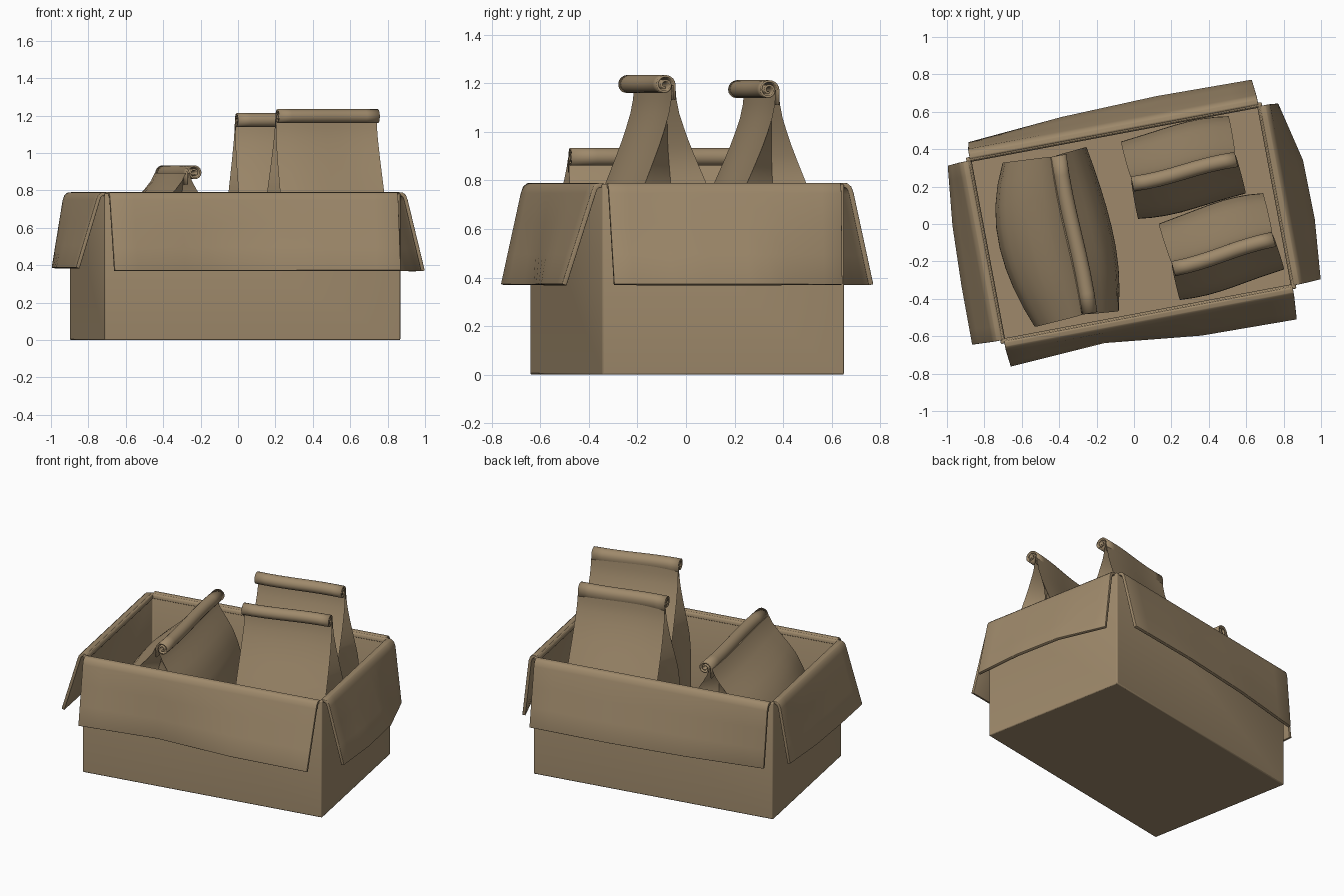
import bpy, bmesh, math
from mathutils import Matrix, Vector

if "Cube" in bpy.data.objects:
    bpy.data.objects.remove(bpy.data.objects["Cube"])

card = bpy.data.materials.new("cardboard_brown")
card.diffuse_color = (0.342, 0.250, 0.146, 1)
card.use_nodes = True
card.node_tree.nodes["Principled BSDF"].inputs["Base Color"].default_value = card.diffuse_color

ANGLE = math.radians(10.65)          # whole box is turned on the ground
HALF_X, HALF_Y, TOP = 0.804, 0.507, 0.785
BOX = Matrix.Translation((-0.015, 0.005, 0)) @ Matrix.Rotation(ANGLE, 4, 'Z')


def finish(name, bm, matrix, thickness=0, offset=0, bevel=0, smooth=40):
    bm.normal_update()
    me = bpy.data.meshes.new(name)
    bm.to_mesh(me)
    bm.free()
    me.transform(matrix)
    me.materials.append(card)
    ob = bpy.data.objects.new(name, me)
    bpy.context.collection.objects.link(ob)
    if thickness:
        m = ob.modifiers.new("thickness", 'SOLIDIFY')
        m.thickness, m.offset = thickness, offset
    if bevel:
        m = ob.modifiers.new("soft_edges", 'BEVEL')
        m.width, m.segments, m.limit_method = bevel, 2, 'ANGLE'
    bpy.ops.object.select_all(action='DESELECT')
    ob.select_set(True)
    bpy.context.view_layer.objects.active = ob
    bpy.ops.object.shade_smooth_by_angle(angle=math.radians(smooth))
    return ob


def grid(bm, rows, closed=False):
    """Skin a list of equally long point rows."""
    vs = [[bm.verts.new(p) for p in r] for r in rows]
    n = len(rows[0])
    for r0, r1 in zip(vs, vs[1:]):
        for i in range(n if closed else n - 1):
            j = (i + 1) % n
            bm.faces.new((r0[i], r0[j], r1[j], r1[i]))
    return vs


def lerp(a, b, t):
    return a + (b - a) * t


def sample(table, t):
    """Piecewise linear lookup in (t, value) pairs."""
    for (t0, v0), (t1, v1) in zip(table, table[1:]):
        if t <= t1:
            return lerp(v0, v1, (t - t0) / (t1 - t0))
    return table[-1][1]


# open box: five panels thickened inwards
bm = bmesh.new()
bmesh.ops.create_cube(bm, size=1, matrix=Matrix.Translation((0, 0, TOP / 2))
                      @ Matrix.Diagonal((2 * HALF_X, 2 * HALF_Y, TOP, 1)))
lid = [f for f in bm.faces if f.calc_center_median().z > TOP - 0.01]
bmesh.ops.delete(bm, geom=lid, context='FACES_ONLY')
finish("box_body", bm, BOX, thickness=0.028, offset=-1, bevel=0.006)


# flaps folded outwards over the rim; offsets = bulge of the lower edge
def flap(name, turn, half, dist, hem, offsets):
    cols = 13
    table = [(i / 3, d) for i, d in enumerate(offsets)]
    rows = []
    for c in range(cols):
        t = c / (cols - 1)
        d = sample(table, t) - 0.01
        s = lerp(-half, half, t)
        prof = [(-0.018, 0.755), (-0.014, 0.772), (-0.002, 0.781), (0.014, 0.779),
                (0.026, 0.768), (0.034, 0.745)]
        prof += [(lerp(0.034, d, k), lerp(0.745, hem, k)) for k in (0.33, 0.67, 1)]
        rows.append([(s * (1 - 0.03 * (TOP - z)), -dist - o, z) for o, z in prof])
    bm = bmesh.new()
    grid(bm, rows)
    finish(name, bm, BOX @ Matrix.Rotation(turn * math.pi / 2, 4, 'Z'),
           thickness=0.02, bevel=0.003)


flap("front_flap", 0, 0.785, HALF_Y, 0.37, (0.129, 0.098, 0.155, 0.164))
flap("right_flap", 1, 0.488, HALF_X, 0.37, (0.137, 0.166, 0.162, 0.087))
flap("back_flap", 2, 0.785, HALF_Y, 0.37, (0.128, 0.136, 0.120, 0.079))
flap("left_flap", 3, 0.488, HALF_X, 0.385, (0.104, 0.139, 0.151, 0.153))

# paper bags: gusseted body plus rolled top, local x along the roll
SLIM = [(0, 1), (0.4, 1), (0.55, 0.86), (0.66, 0.6), (0.8, 0.28), (0.92, 0.06), (1, 0.03)]
PLUMP = [(0, 1), (0.4, 1), (0.6, 0.93), (0.75, 0.68), (0.88, 0.3), (0.95, 0.1), (1, 0.04)]


def bag(name, pos, degrees, width, height, front, back, belly, shape):
    place = Matrix.Translation((*pos, 0)) @ Matrix.Rotation(math.radians(degrees), 4, 'Z')
    floor, neck, w, n = 0.03, 0.037, width / 2, 9

    def wave(u):                      # gentle bend of the roll
        return 0.008 * math.sin(u * 2.6)

    rows = []
    for i in range(21):
        t = i / 20
        k = (sample(shape, t - 0.03) + sample(shape, t) + sample(shape, t + 0.03)) / 3 if 0 < i < 20 else sample(shape, t)
        z = lerp(floor, height, t)
        wide = w * (1 + 0.04 * math.sin(math.pi * t))
        inset = min(0.11, 0.03 + 0.12 * (1 - k))
        us = [lerp(-1, 1, j / (n - 1)) for j in range(n)]

        def side(u, reach):
            return lerp(neck, reach * (1 - belly * u * u), k) + wave(u)

        loop = [(u * wide, side(u, -front), z) for u in us]
        loop.append((wide - inset, (side(1, -front) + side(1, back)) / 2, z))
        loop += [(u * wide, side(u, back), z) for u in reversed(us)]
        loop.append((inset - wide, (side(-1, -front) + side(-1, back)) / 2, z))
        rows.append(loop)
    bm = bmesh.new()
    vs = grid(bm, rows, closed=True)
    bm.faces.new(list(reversed(vs[0])))
    bm.faces.new(vs[-1])
    finish(name + "_body", bm, place, smooth=45)

    # spiral roll curling to the front
    rows = []
    for j in range(n):
        u = lerp(-1, 1, j / (n - 1))
        row = [(u * w, neck + 0.004 + wave(u), height - 0.06)]
        for s in range(37):
            a = s / 36 * 3.6 * math.pi
            r = lerp(0.041, 0.009, s / 36)
            row.append((u * w, r * math.cos(a) + wave(u), height + r * math.sin(a)))
        rows.append(row)
    bm = bmesh.new()
    grid(bm, rows)
    finish(name + "_rolled_top", bm, place, thickness=0.009)


bag("front_bag", (0.48, -0.165), 15.5, 0.56, 1.193, 0.18, 0.28, 0.08, SLIM)
bag("rear_bag", (0.27, 0.275), 12.5, 0.57, 1.172, 0.2, 0.26, 0.08, SLIM)
bag("left_bag", (-0.315, -0.055), 100.6, 0.86, 0.893, 0.2, 0.41, 0.25, PLUMP)
